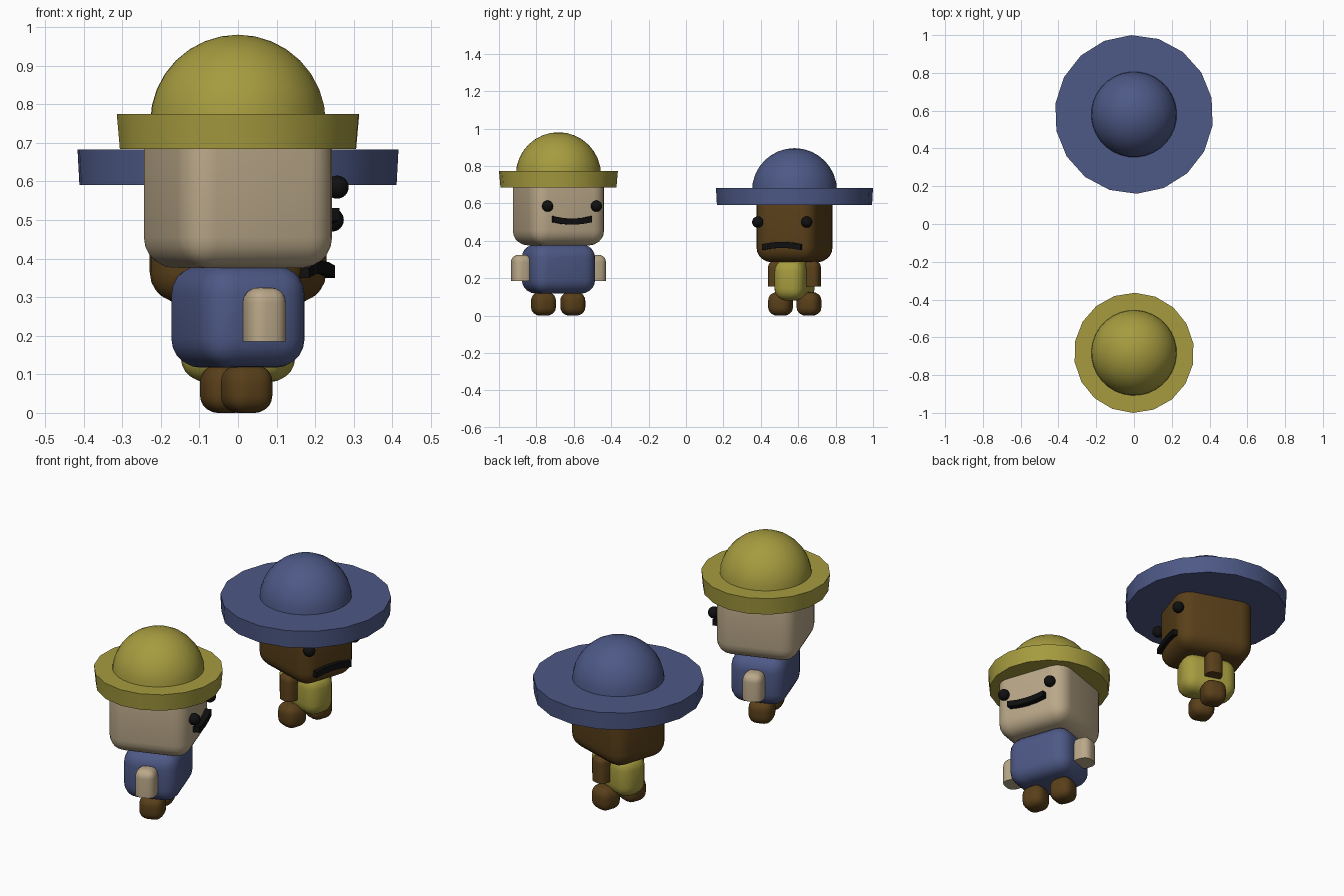
import bpy, bmesh
from math import radians, cos
from mathutils import Matrix, Vector

if "Cube" in bpy.data.objects:
    bpy.data.objects.remove(bpy.data.objects["Cube"])


def material(name, rgb):
    m = bpy.data.materials.new(name)
    m.diffuse_color = (*rgb, 1)
    m.use_nodes = True
    m.node_tree.nodes["Principled BSDF"].inputs["Base Color"].default_value = m.diffuse_color
    return m


YELLOW = material("yellow", (0.38, 0.33, 0.05))
BLUE = material("blue", (0.075, 0.10, 0.24))
LIGHT = material("light_skin", (0.49, 0.39, 0.25))
BROWN = material("brown", (0.10, 0.05, 0.01))
BLACK = material("black", (0.005, 0.005, 0.005))


def finish(name, bm, mat, place, angle=35):
    bmesh.ops.recalc_face_normals(bm, faces=bm.faces)
    me = bpy.data.meshes.new(name)
    bm.to_mesh(me)
    bm.free()
    ob = bpy.data.objects.new(name, me)
    bpy.context.collection.objects.link(ob)
    me.materials.append(mat)
    ob.matrix_world = place
    bpy.ops.object.select_all(action='DESELECT')
    ob.select_set(True)
    bpy.context.view_layer.objects.active = ob
    bpy.ops.object.shade_smooth_by_angle(angle=radians(angle))
    return ob


def rounded_box(name, mat, place, center, half, r, flat_bottom=False):
    bm = bmesh.new()
    bmesh.ops.create_cube(bm, size=2)
    bmesh.ops.scale(bm, vec=half, verts=bm.verts)
    edges = [e for e in bm.edges
             if not (flat_bottom and all(v.co.z < 0 for v in e.verts))]
    bmesh.ops.bevel(bm, geom=edges, offset=r, segments=5, profile=0.5,
                    affect='EDGES', clamp_overlap=True)
    return finish(name, bm, mat, place @ Matrix.Translation(center))


def brim(name, mat, place, z0, z1, r0, r1):
    bm = bmesh.new()
    bmesh.ops.create_cone(bm, cap_ends=True, segments=18,
                          radius1=r0, radius2=r1, depth=z1 - z0)
    finish(name, bm, mat, place @ Matrix.Translation((0, 0, (z0 + z1) / 2)))


def ball(name, mat, place, center, r, dome=False):
    bm = bmesh.new()
    bmesh.ops.create_uvsphere(bm, u_segments=32, v_segments=16, radius=r)
    if dome:  # keep only the upper half
        bmesh.ops.delete(bm, geom=[v for v in bm.verts if v.co.z < -0.001],
                         context='VERTS')
    finish(name, bm, mat, place @ Matrix.Translation(center))


def mouth(name, place, x, z, sag):
    # Bent strip: sag > 0 lifts the ends, sag < 0 drops them
    ts = [-1, -0.5, 0, 0.5, 1]
    bm = bmesh.new()
    outline = [(t, -0.016) for t in ts] + [(t, 0.016) for t in reversed(ts)]
    verts = [bm.verts.new((x - 0.015, 0.108 * t, z + sag * t * t + h))
             for t, h in outline]
    face = bm.faces.new(verts)
    ext = bmesh.ops.extrude_face_region(bm, geom=[face], use_keep_orig=True)
    moved = [g for g in ext["geom"] if isinstance(g, bmesh.types.BMVert)]
    bmesh.ops.translate(bm, vec=(0.032, 0, 0), verts=moved)
    finish(name, bm, BLACK, place, 20)


def figure(p, y, yaw, skin, shirt, hat, head, body, arm, foot_y, face, rim, dome_z):
    # Local frame: +x is the facing direction, turned by yaw
    place = Matrix.Translation((0, y, 0)) @ Matrix.Rotation(radians(yaw), 4, 'Z')

    def block(name, spec, mat):
        hx, hy, z0, z1, r = spec
        rounded_box(p + name, mat, place, (0, 0, (z0 + z1) / 2),
                    (hx, hy, (z1 - z0) / 2), r)

    block("head", head, skin)
    block("body", body, shirt)

    # Limbs and eyes, mirrored side to side
    eye_x, eye_z, mouth_z, sag = face
    arm_y, arm_h, az0, az1 = arm
    for side, s in (("left", 1), ("right", -1)):
        rounded_box(f"{p}{side}_arm", skin, place,
                    (0, s * arm_y, (az0 + az1) / 2),
                    (arm_h, arm_h, (az1 - az0) / 2), arm_h * 0.75, True)
        rounded_box(f"{p}{side}_foot", BROWN, place, (-0.005, s * foot_y, 0.0625),
                    (0.062, 0.062, 0.0625), 0.045)
        ball(f"{p}{side}_eye", BLACK, place, (eye_x, s * 0.138, eye_z), 0.03)
    mouth(p + "mouth", place, eye_x, mouth_z, sag)

    # Hat
    brim(p + "hat_brim", hat, place, *rim)
    ball(p + "hat_crown", hat, place, (0, 0, dome_z), 0.228, True)


# Light figure with the narrow yellow hat
figure("first_", -0.682, 19, LIGHT, BLUE, YELLOW,
       head=(0.209, 0.209, 0.375, 0.765, 0.08),
       body=(0.142, 0.18, 0.117, 0.382, 0.075),
       arm=(0.21, 0.052, 0.185, 0.325), foot_y=0.083,
       face=(0.224, 0.585, 0.502, 0.013),
       rim=(0.684, 0.774, 0.31, 0.318), dome_z=0.752)

# Dark figure with the wide blue hat
figure("second_", 0.58, -18, BROWN, YELLOW, BLUE,
       head=(0.208, 0.168, 0.285, 0.675, 0.08),
       body=(0.147, 0.083, 0.08, 0.30, 0.065),
       arm=(0.099, 0.044, 0.155, 0.292), foot_y=0.08,
       face=(0.212, 0.5, 0.378, -0.012),
       rim=(0.59, 0.683, 0.415, 0.42), dome_z=0.667)
